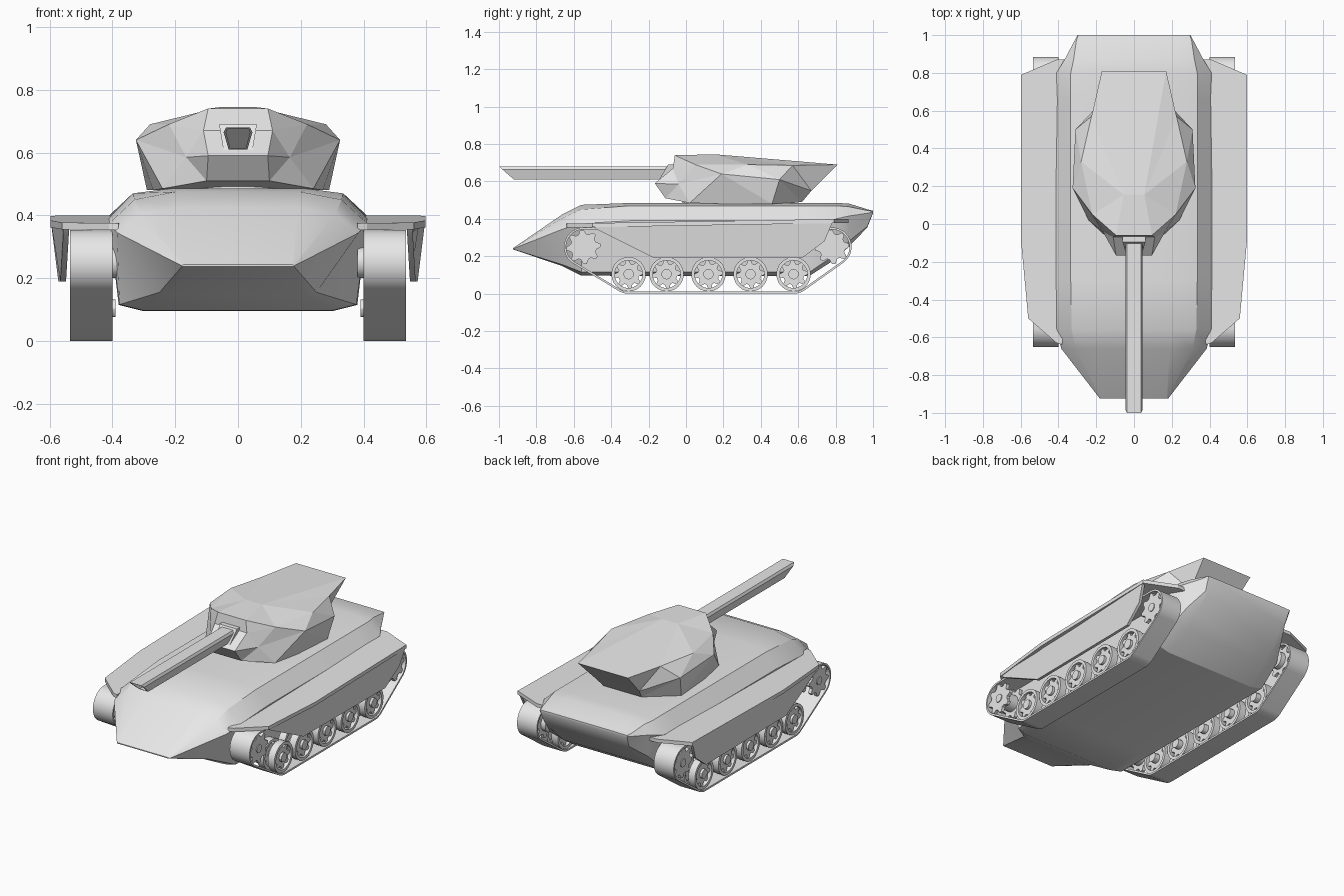
import bpy, bmesh, math
from mathutils import Vector

cube = bpy.data.objects.get("Cube")
if cube:
    bpy.data.objects.remove(cube, do_unlink=True)

grey = bpy.data.materials.new("light_grey")
grey.use_nodes = True
grey.diffuse_color = (0.8, 0.8, 0.8, 1)
grey.node_tree.nodes["Principled BSDF"].inputs["Base Color"].default_value = (0.8, 0.8, 0.8, 1)


def finish(bm, name, smooth=None, faceted=False):
    """Clean the mesh and turn it into a named object."""
    bmesh.ops.remove_doubles(bm, verts=bm.verts, dist=0.0001)
    if faceted:
        bmesh.ops.triangulate(bm, faces=bm.faces)
    bmesh.ops.recalc_face_normals(bm, faces=bm.faces)
    me = bpy.data.meshes.new(name)
    bm.to_mesh(me)
    bm.free()
    me.materials.append(grey)
    if smooth:
        me.shade_smooth()
        me.set_sharp_from_angle(angle=math.radians(smooth))
    ob = bpy.data.objects.new(name, me)
    bpy.context.collection.objects.link(ob)
    return ob


def bridge(bm, a, b):
    n = len(a)
    for i in range(n):
        bm.faces.new((a[i], a[(i + 1) % n], b[(i + 1) % n], b[i]))


def mirrored_loft(halves):
    """Loft rings given by their +x half; both ends close with strips."""
    bm = bmesh.new()
    rings = []
    for half in halves:
        pts = half + [(-x, y, z) for x, y, z in reversed(half)]
        rings.append([bm.verts.new(p) for p in pts])
    for a, b in zip(rings, rings[1:]):
        bridge(bm, a, b)
    for r in (rings[0], rings[-1]):
        for i in range(len(r) // 2 - 1):
            bm.faces.new((r[i], r[i + 1], r[-2 - i], r[-1 - i]))
    return bm


def prism(bm, near, far):
    """Solid between two matching outlines."""
    a = [bm.verts.new(p) for p in near]
    b = [bm.verts.new(p) for p in far]
    bridge(bm, a, b)
    bm.faces.new(a)
    bm.faces.new(b)


def lathe_x(bm, profile, y, z, side, n=24):
    """Spin a closed (x, radius) profile around an axle along x."""
    rings = []
    for k in range(n):
        t = math.tau * k / n
        rings.append([bm.verts.new((side * x, y + r * math.cos(t), z + r * math.sin(t)))
                      for x, r in profile])
    for k in range(n):
        bridge(bm, rings[k], rings[(k + 1) % n])


def star(bm, x0, x1, y, z, r_out, r_in, side):
    """Eight-toothed plate facing along x."""
    outline = []
    for k in range(32):
        t = math.tau * k / 32
        r = r_out if k % 4 < 2 else r_in
        outline.append((y + r * math.cos(t), z + r * math.sin(t)))
    prism(bm, [(side * x0, *p) for p in outline], [(side * x1, *p) for p in outline])


# Hull: stations from nose to tail, each bottom, lower side, waist, shoulder, deck
middle = [(.30, .095), (.38, .115), (.412, .39), (.335, .47), (.22, .485)]
stations = [
    (-.925, [(.175, .237), (.178, .238), (.18, .24), (.178, .242), (.172, .243)]),
    (-.66, [(.21, .147), (.25, .155), (.385, .345), (.31, .405), (.19, .425)]),
    (-.56, [(.30, .097), (.377, .116), (.41, .375), (.33, .45), (.20, .475)]),
    (-.30, middle),
    (.66, middle),
    (.80, [(.28, .185), (.37, .21), (.41, .40), (.335, .47), (.22, .485)]),
    (.87, [(.28, .25), (.34, .28), (.368, .415), (.32, .465), (.22, .482)]),
    (.97, [(.27, .355), (.29, .36), (.315, .43), (.305, .445), (.22, .451)]),
    (1.0, [(.28, .43), (.295, .433), (.30, .438), (.295, .441), (.22, .443)]),
]
finish(mirrored_loft([[(x, y, z) for x, z in ring] for y, ring in stations]), "hull", 28)

# Turret: faceted levels from base to roof, each running front to back
rear = (.17, .81, .69)
ridge = (.055, .155, .745)
finish(mirrored_loft([
    [(.10, -.11, .51), (.24, .02, .485), (.27, .20, .48), (.29, .46, .48), (.13, .62, .49)],
    [(.095, -.167, .59), (.165, -.04, .585), (.325, .19, .64), (.31, .50, .61), (.15, .67, .55)],
    [(.11, -.07, .67), (.22, .05, .69), (.28, .33, .69), (.225, .57, .686), rear],
    [(.095, -.06, .74), ridge, ridge, ridge, rear],
]), "turret", faceted=True)

# Turret base ring
bm = bmesh.new()
base = [(.25 * math.cos(math.tau * k / 24), .28 + .30 * math.sin(math.tau * k / 24)) for k in range(24)]
prism(bm, [(*p, .47) for p in base], [(*p, .50) for p in base])
finish(bm, "turret_ring", 30)

# Gun barrel: tapered section, raked muzzle with a shallow bore
bm = bmesh.new()
section = [(-.03, .61), (.03, .61), (.046, .665), (.038, .68), (-.038, .68), (-.046, .665)]
muzzle = [(x, -1 + (.68 - z) * 1.15, z) for x, z in section]
prism(bm, muzzle, [(x, .02, z) for x, z in section])
bm.faces.ensure_lookup_table()
front = min(bm.faces, key=lambda f: f.calc_center_median().y)
bmesh.ops.recalc_face_normals(bm, faces=bm.faces)
bmesh.ops.inset_region(bm, faces=[front], thickness=.008)
bore = bmesh.ops.extrude_discrete_faces(bm, faces=[front])["faces"][0]
bmesh.ops.translate(bm, verts=bore.verts, vec=Vector((0, .04, 0)))
finish(bm, "gun_barrel")

# Mantlet frame around the barrel root
bm = bmesh.new()
frame = [(-.045, .60), (.045, .60), (.06, .69), (-.06, .69)]
prism(bm, [(x, -.15 + (z - .6) * .6, z) for x, z in frame], [(x, .05, z) for x, z in frame])
finish(bm, "mantlet")

belt = [(-.548, .25, .104), (-.307, .104, .104), (.575, .104, .104), (.781, .25, .104)]
road_wheels = [-.307, -.104, .12, .345, .575]


def belt_loop(shrink):
    """Outline of a belt pulled tight around the end wheels."""
    loop = []
    for k in range(80):
        t = math.tau * (k + .5) / 80
        c, s = math.cos(t), math.sin(t)
        y, z, r = max(belt, key=lambda w: w[0] * c + w[1] * s + w[2])
        loop.append((y + (r - shrink) * c, z + (r - shrink) * s))
    return loop


def fender_z(y):
    return .375 + .025 * (y + .63) / 1.5


for side, label in ((1, "left"), (-1, "right")):
    # Track belt
    bm = bmesh.new()
    loops = [[bm.verts.new((side * x, *p)) for p in belt_loop(d)]
             for x, d in ((.40, 0), (.535, 0), (.535, .011), (.40, .011))]
    for i in range(4):
        bridge(bm, loops[i], loops[(i + 1) % 4])
    finish(bm, label + "_track", 30)

    # Paired road wheels: rims, spoked plates, hubs and axles
    for i, y in enumerate(road_wheels):
        bm = bmesh.new()
        z = .104
        for x0, x1 in ((.408, .452), (.483, .527)):
            lathe_x(bm, [(x0, .092), (x1, .092), (x1, .074), (x0, .074)], y, z, side)
            star(bm, x0 + .014, x1 - .012, y, z, .078, .056, side)
        lathe_x(bm, [(.39, 0), (.39, .028), (.53, .028), (.53, 0)], y, z, side, 12)
        finish(bm, f"{label}_road_wheel_{i + 1}", 30)

    # Toothed end wheels
    for name, (y, z, r) in (("idler", belt[0]), ("sprocket", belt[3])):
        bm = bmesh.new()
        for x0, x1 in ((.41, .43), (.505, .525)):
            star(bm, x0, x1, y, z, .092, .07, side)
        lathe_x(bm, [(.38, 0), (.38, .05), (.52, .05), (.52, 0)], y, z, side, 16)
        lathe_x(bm, [(.52, 0), (.52, .025), (.53, .025), (.53, 0)], y, z, side, 12)
        finish(bm, f"{label}_{name}", 30)

    # Fender plate
    bm = bmesh.new()
    plan = [(.38, -.64), (.41, -.63), (.56, -.50), (.597, -.10), (.597, .79), (.41, .87), (.36, .87)]
    prism(bm, [(side * x, y, fender_z(y)) for x, y in plan],
          [(side * x, y, fender_z(y) - .022) for x, y in plan])
    finish(bm, label + "_fender")

    # Side skirt, following the fender edge and leaning in at the bottom
    bm = bmesh.new()
    panel = [(-.50, .375), (-.48, .345), (-.17, .19), (.62, .19), (.74, .28), (.79, .396), (-.10, .382)]

    def skirt(inset):
        pts = []
        for y, z in panel:
            edge = .597 if y > -.1 else .597 - .037 * (-.1 - y) / .4
            lean = .025 * (.39 - z) / .2
            pts.append((side * (edge - lean - inset), y, z))
        return pts

    prism(bm, skirt(0), skirt(.018))
    finish(bm, label + "_skirt", 30)
